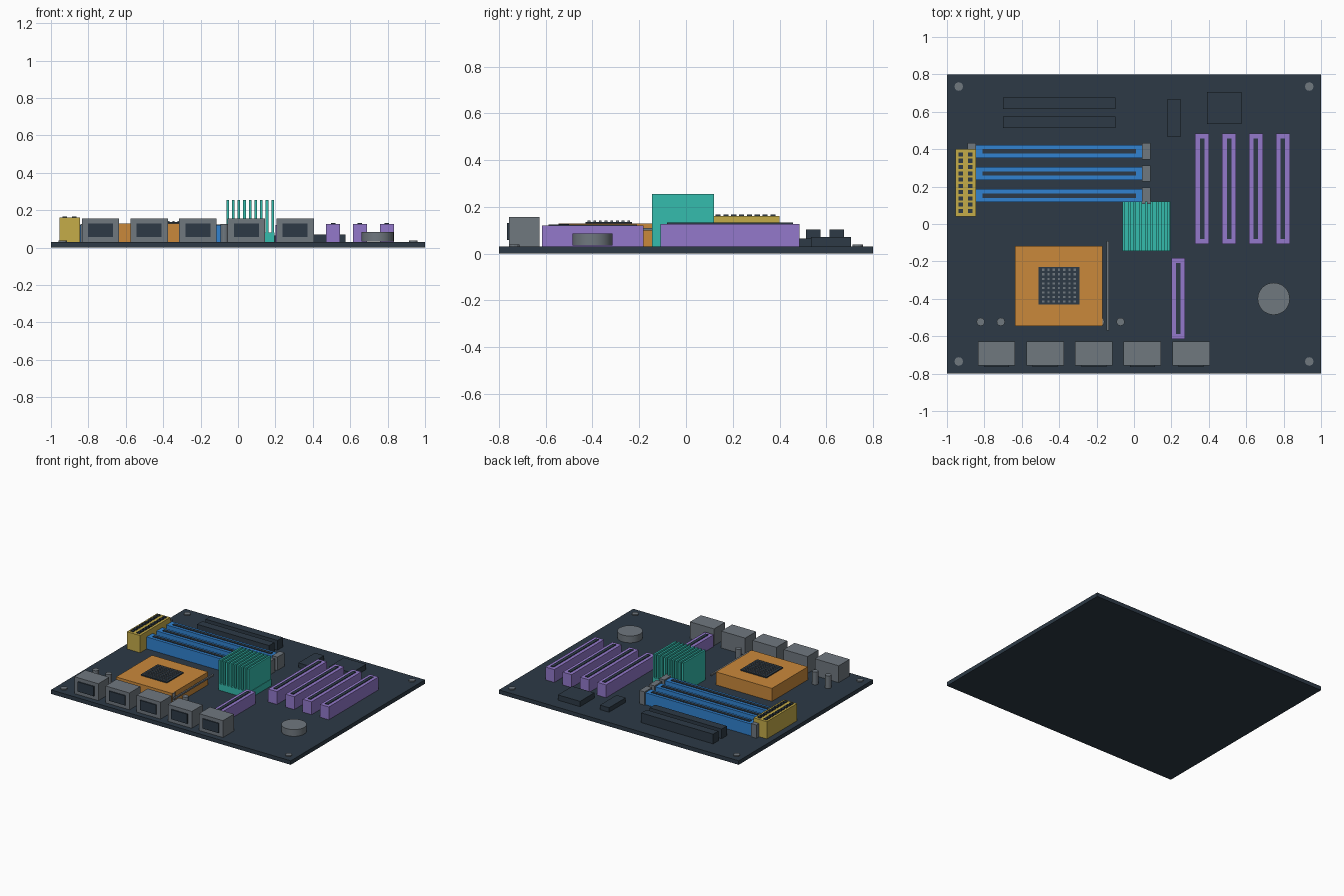
import bpy
import bmesh
from mathutils import Matrix, Vector

default = bpy.data.objects.get("Cube")
if default:
    bpy.data.objects.remove(default, do_unlink=True)


def material(name, hex_code):
    """Flat material from an sRGB hex string, stored as linear values."""
    srgb = [int(hex_code[i:i + 2], 16) / 255 for i in (0, 2, 4)]
    lin = [c / 12.92 if c < 0.04 else ((c + 0.055) / 1.055) ** 2.4 for c in srgb]
    mat = bpy.data.materials.new(name)
    mat.use_nodes = True
    mat.diffuse_color = (*lin, 1)
    mat.node_tree.nodes["Principled BSDF"].inputs["Base Color"].default_value = (*lin, 1)
    return mat


DARK = material("dark slate", "2D3A46")
GREY = material("metal grey", "70787F")
PURPLE = material("slot purple", "9379CB")
BLUE = material("memory blue", "3182D0")
TEAL = material("heatsink teal", "35BCAE")
ORANGE = material("socket orange", "CA893B")
GOLD = material("connector gold", "C5AC49")


def finish(name, bm, mat):
    mesh = bpy.data.meshes.new(name)
    bm.to_mesh(mesh)
    bm.free()
    mesh.materials.append(mat)
    obj = bpy.data.objects.new(name, mesh)
    bpy.context.collection.objects.link(obj)
    return obj


def boxes(name, mat, spans):
    """One object made of boxes, each given as (x range, y range, z range)."""
    bm = bmesh.new()
    for span in spans:
        mid = Vector([(a + b) / 2 for a, b in span])
        size = [b - a for a, b in span]
        bmesh.ops.create_cube(bm, size=1, matrix=Matrix.Translation(mid) @ Matrix.Diagonal((*size, 1)))
    return finish(name, bm, mat)


def box(name, mat, x, y, z):
    return boxes(name, mat, [(x, y, z)])


def cylinder(name, mat, x, y, z, radius, sides):
    bm = bmesh.new()
    bmesh.ops.create_cone(bm, cap_ends=True, segments=sides, radius1=radius, radius2=radius,
                          depth=z[1] - z[0], matrix=Matrix.Translation((x, y, sum(z) / 2)))
    obj = finish(name, bm, mat)
    if sides > 16:
        bpy.context.view_layer.objects.active = obj
        bpy.ops.object.select_all(action='DESELECT')
        obj.select_set(True)
        bpy.ops.object.shade_smooth_by_angle()
    return obj


def around(c, half):
    return (c - half, c + half)


TOP = 0.03  # upper face of the board

# Board and mounting screws
box("board", DARK, (-1, 1), (-0.8, 0.8), (0, TOP))
for sx in (-1, 1):
    for sy in (-1, 1):
        cylinder("mounting_screw", GREY, sx * 0.937, sy * 0.735, (TOP, 0.038), 0.023, 12)


# Expansion slots with dark inserts
def slot(name, x, y0, y1, top):
    box(name, PURPLE, around(x, 0.037), (y0, y1), (TOP, top))
    box(name + "_insert", DARK, around(x, 0.012), (y0 + 0.027, y1 - 0.027), (top - 0.03, top + 0.005))


for i in range(4):
    slot("expansion_slot", 0.364 + i * 0.144, -0.108, 0.485, 0.127)
slot("graphics_slot", 0.237, -0.615, -0.182, 0.12)

# Memory sockets with end clips
for i in range(3):
    y = 0.388 - i * 0.118
    box("memory_socket", BLUE, (-0.845, 0.045), around(y, 0.034), (TOP, 0.12))
    box("memory_insert", DARK, (-0.81, 0.01), around(y, 0.012), (0.09, 0.125))
    for x in (-0.868, 0.065):
        box("memory_clip", GREY, around(x, 0.022), around(y, 0.044), (TOP, 0.13))

# Power connector with two rows of holes
box("power_connector", GOLD, (-0.955, -0.845), (0.04, 0.4), (TOP, 0.16))
boxes("power_contacts", DARK,
      [(around(x, 0.012), around(0.07 + i * 0.0335, 0.011), (0.15, 0.167))
       for x in (-0.927, -0.875) for i in range(10)])

# Finned heatsink
box("heatsink_base", TEAL, (-0.062, 0.195), (-0.145, 0.12), (TOP, 0.08))
boxes("heatsink_fins", TEAL,
      [(around(-0.055 + i * 0.03, 0.007), (-0.145, 0.12), (0.075, 0.255)) for i in range(9)])

# Processor socket, chip, contacts and lever
box("processor_socket", ORANGE, (-0.635, -0.168), (-0.545, -0.117), (TOP, 0.128))
box("processor_chip", DARK, (-0.51, -0.292), (-0.43, -0.23), (0.12, 0.136))
boxes("processor_contacts", GREY,
      [(around(-0.485 + i * 0.028, 0.006), around(-0.415 + j * 0.0243, 0.006), (0.13, 0.142))
       for i in range(7) for j in range(8)])
box("socket_lever", GREY, around(-0.14, 0.006), (-0.57, -0.092), (0.098, 0.11))

# Capacitors beside the socket
for x in (-0.82, -0.712, -0.18, -0.072):
    cylinder("capacitor", GREY, x, -0.523, (TOP, 0.126), 0.022, 12)

# Rear connector ports
for i in range(5):
    x = -0.735 + i * 0.26
    box("port_shell", GREY, around(x, 0.1), (-0.757, -0.627), (TOP, 0.157))
    box("port_opening", DARK, around(x, 0.067), (-0.765, -0.75), (0.057, 0.13))

# Drive headers and small chips
for y in (0.645, 0.544):
    box("drive_header", DARK, (-0.7, -0.1), around(y, 0.031), (TOP, 0.103))
box("controller_chip", DARK, (0.39, 0.575), (0.535, 0.705), (TOP, 0.07))
box("small_chip", DARK, (0.176, 0.252), (0.467, 0.665), (TOP, 0.064))

# Coin battery
cylinder("battery", GREY, 0.747, -0.4, (0.034, 0.085), 0.086, 32)
